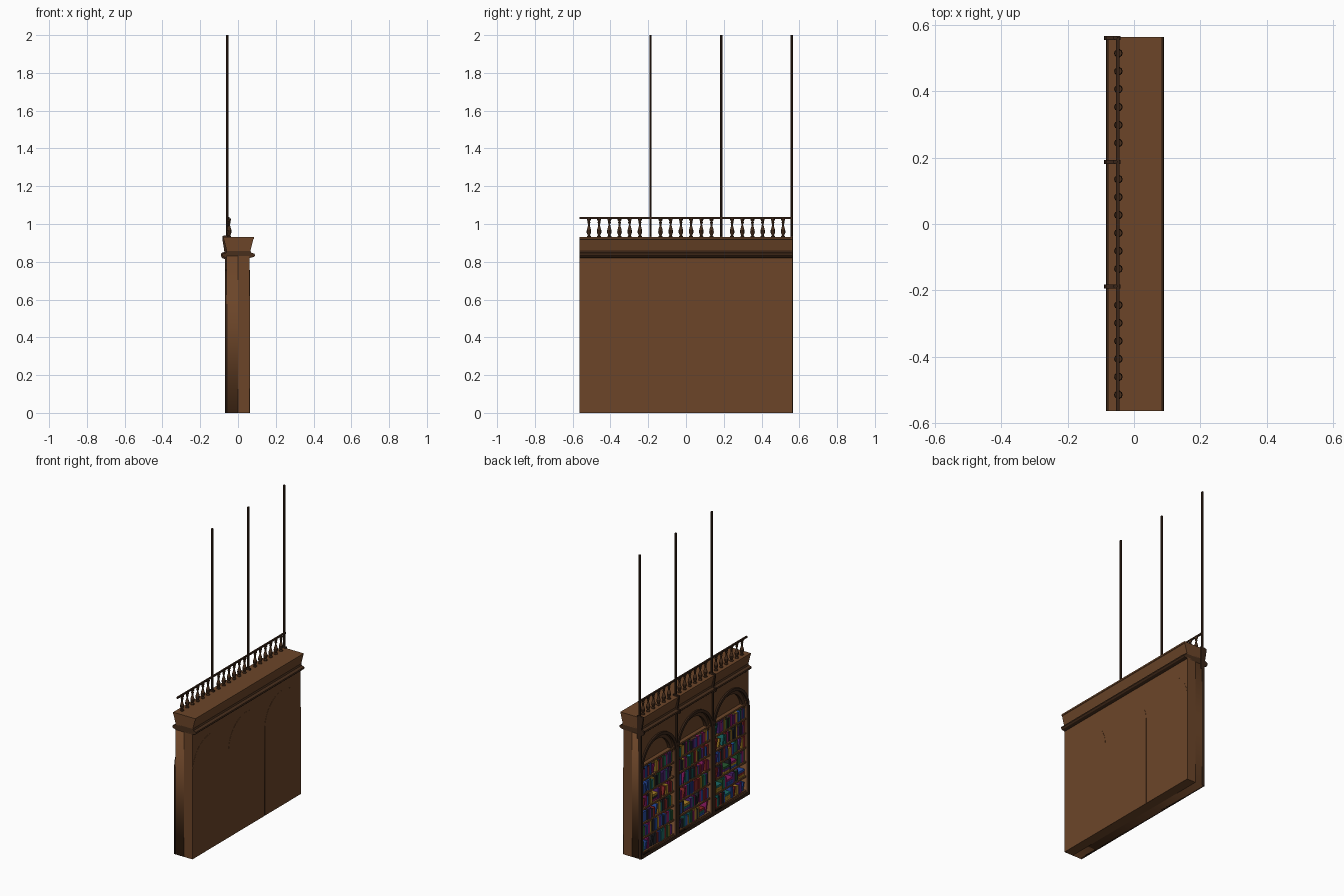
import bpy, bmesh, math, random
from mathutils import Matrix, Vector

if "Cube" in bpy.data.objects:
    bpy.data.objects.remove(bpy.data.objects["Cube"])

random.seed(4)


def mat(name, rgb):
    m = bpy.data.materials.new(name)
    m.diffuse_color = (*rgb, 1)
    m.use_nodes = True
    m.node_tree.nodes["Principled BSDF"].inputs["Base Color"].default_value = m.diffuse_color
    return m


WOOD = mat("wood", (0.15, 0.06, 0.022))
MID = mat("moulding_wood", (0.065, 0.028, 0.012))
DARK = mat("dark_wood", (0.04, 0.018, 0.009))
BOOKS = [mat("book_" + n, c) for n, c in [
    ("magenta", (0.25, 0.01, 0.12)), ("purple", (0.09, 0.02, 0.2)),
    ("blue", (0.02, 0.07, 0.35)), ("teal", (0.01, 0.14, 0.13)),
    ("yellow", (0.4, 0.22, 0.02)), ("red", (0.25, 0.02, 0.02)),
    ("green", (0.02, 0.1, 0.03)), ("black", (0.02, 0.02, 0.025))]]
BAYS = [-0.375, 0.0, 0.375]
POSTS = [-0.188, 0.187, 0.56]
SPRING = 0.57          # height where the arches start


def add(name, me, material):
    ob = bpy.data.objects.new(name, me)
    bpy.context.scene.collection.objects.link(ob)
    me.materials.clear()
    me.materials.append(material)
    return ob


def from_bm(name, bm, material):
    bmesh.ops.recalc_face_normals(bm, faces=bm.faces)
    me = bpy.data.meshes.new(name)
    bm.to_mesh(me)
    bm.free()
    return add(name, me, material)


def add_box(bm, x0, x1, y0, y1, z0, z1, tilt=0):
    c = Vector(((x0 + x1) / 2, (y0 + y1) / 2, (z0 + z1) / 2))
    bmesh.ops.create_cube(bm, size=1, matrix=Matrix.Translation(c) @ Matrix.Rotation(tilt, 4, 'X')
                          @ Matrix.Diagonal((x1 - x0, y1 - y0, z1 - z0, 1)))


def boxes(name, material, *dims):
    bm = bmesh.new()
    for d in dims:
        add_box(bm, *d)
    return from_bm(name, bm, material)


def plate(name, loops, x0, x1, material):
    """Extrude closed (y, z) outlines, inner ones being holes, from x0 to x1."""
    cu = bpy.data.curves.new(name, 'CURVE')
    cu.dimensions, cu.fill_mode, cu.extrude = '2D', 'BOTH', (x1 - x0) / 2
    for loop in loops:
        sp = cu.splines.new('POLY')
        sp.points.add(len(loop) - 1)
        for p, (y, z) in zip(sp.points, loop):
            p.co = (y, z, 0, 1)
        sp.use_cyclic_u = True
    tmp = bpy.data.objects.new("tmp", cu)
    bpy.context.scene.collection.objects.link(tmp)
    me = bpy.data.meshes.new_from_object(tmp.evaluated_get(bpy.context.evaluated_depsgraph_get()))
    bpy.data.objects.remove(tmp)
    me.transform(Matrix(((0, 0, 1, (x0 + x1) / 2), (1, 0, 0, 0), (0, 1, 0, 0), (0, 0, 0, 1))))
    me.name = name
    return add(name, me, material)


def along_y(name, profile, y0, y1, material):
    """Extrude an (x, z) profile along y."""
    bm = bmesh.new()
    f = bm.faces.new([bm.verts.new((x, y0, z)) for x, z in profile])
    new = bmesh.ops.extrude_face_region(bm, geom=[f])['geom']
    bmesh.ops.translate(bm, vec=(0, y1 - y0, 0), verts=[v for v in new if isinstance(v, bmesh.types.BMVert)])
    return from_bm(name, bm, material)


def arc(cy, r, n=24):
    return [(cy + r * math.cos(math.pi * i / n), SPRING + r * math.sin(math.pi * i / n)) for i in range(n + 1)]


def arch(cy, r, z0):
    return [(cy - r, z0), (cy + r, z0)] + arc(cy, r)


# carcass with arched recesses, and solid back
plate("carcass", [[(-.563, 0), (.563, 0), (.563, .83), (-.563, .83)]]
      + [arch(c, .168, .025) for c in BAYS], -.06, 0, WOOD)
boxes("back", WOOD, (0, .062, -.563, .563, 0, .83))

# arched trims, tympanums and back panels for each bay
for c in BAYS:
    plate("arch_trim", [arch(c, .1885, 0) + [], arch(c, .17, .022)], -.07, -.055, DARK)
    plate("inner_arch_band", [arc(c, .168), arc(c, .145)], -.05, -.02, MID)
    plate("tympanum", [arc(c, .166)], -.03, -.005, WOOD)
    plate("back_panel", [arch(c, .187, 0)], .0615, .063, WOOD)

# moulding and flared cornice
moulding = [(.06, .82), (.082, .825), (.09, .833), (.088, .842), (.07, .848), (.066, .858)]
cornice = [(.064, .852), (.081, .918), (.084, .92), (.084, .93)]


def mirrored(p, cx=.003):
    return p + [(2 * cx - x, z) for x, z in reversed(p)]


along_y("moulding", mirrored(moulding), -.563, .563, MID)
along_y("cornice", mirrored(cornice), -.563, .563, WOOD)

# ribs following the cornice, and tall posts
rib = [(-.04, .79), (-.068, .79), (-.07, .815), (-.085, .82), (-.091, .833), (-.088, .846), (-.072, .853),
       (-.082, .915), (-.083, .937), (-.06, .94), (-.04, .94)]
for y in POSTS:
    along_y("cornice_rib", rib, y - .006, y + .006, DARK)
    boxes("pilaster", DARK, (-.069, -.05, y - .006, y + .006, 0, .8))
    bpy.ops.mesh.primitive_cylinder_add(vertices=8, radius=.0065, depth=1.08, location=(-.056, y, 1.46))
    post = bpy.context.object
    post.name = "post"
    post.data.materials.append(DARK)

# balustrade
boxes("hand_rail", DARK, (-.054, -.044, -.563, .563, 1.026, 1.036))
prof = [(.011, .929), (.011, .935), (.006, .94), (.013, .955), (.012, .967), (.0055, .99),
        (.005, 1.0), (.009, 1.008), (.006, 1.013), (.011, 1.022), (.011, 1.028)]
N = 10
bm = bmesh.new()
for c in (-.379, 0, .379):
    for k in range(6):
        y = c + (k - 2.5) * .054
        rings = [[bm.verts.new((-.047 + r * math.cos(2 * math.pi * i / N), y + r * math.sin(2 * math.pi * i / N), z))
                  for i in range(N)] for r, z in prof]
        for a, b in zip(rings, rings[1:]):
            for i in range(N):
                bm.faces.new((a[i], a[(i + 1) % N], b[(i + 1) % N], b[i]))
        bm.faces.new(rings[0])
        bm.faces.new(rings[-1])
from_bm("balusters", bm, MID)

# shelves
ROWS, Z0, STEP = 6, .025, .095
boxes("shelves", WOOD, *[(-.057, .001, c - .169, c + .169, Z0 + r * STEP - .005, Z0 + r * STEP + .006)
                         for c in BAYS for r in range(ROWS + 1)])

# books, one mesh per colour
bms = [bmesh.new() for _ in BOOKS]
for c in BAYS:
    for r in range(ROWS):
        y, base = c - .164, Z0 + r * STEP + .006
        while y < c + .145:
            w, h = random.uniform(.010, .022), random.uniform(.055, .078)
            front = random.uniform(-.055, -.045)
            b = random.choice(bms)
            pick = random.random()
            if pick < .06 and y < c + .08:            # small lying stack
                for k in range(3):
                    add_box(random.choice(bms), front, 0, y, y + .06, base + k * .015, base + k * .015 + .014)
                y += .062
            elif pick < .12 and y < c + .12:          # leaning book
                add_box(b, front, 0, y + .011, y + .011 + w, base + .003, base + h, .25)
                y += w + .024
            else:
                add_box(b, front, 0, y, y + w, base, base + h)
                y += w + .001
for b, m in zip(bms, BOOKS):
    from_bm(m.name.replace("book_", "books_"), b, m)
